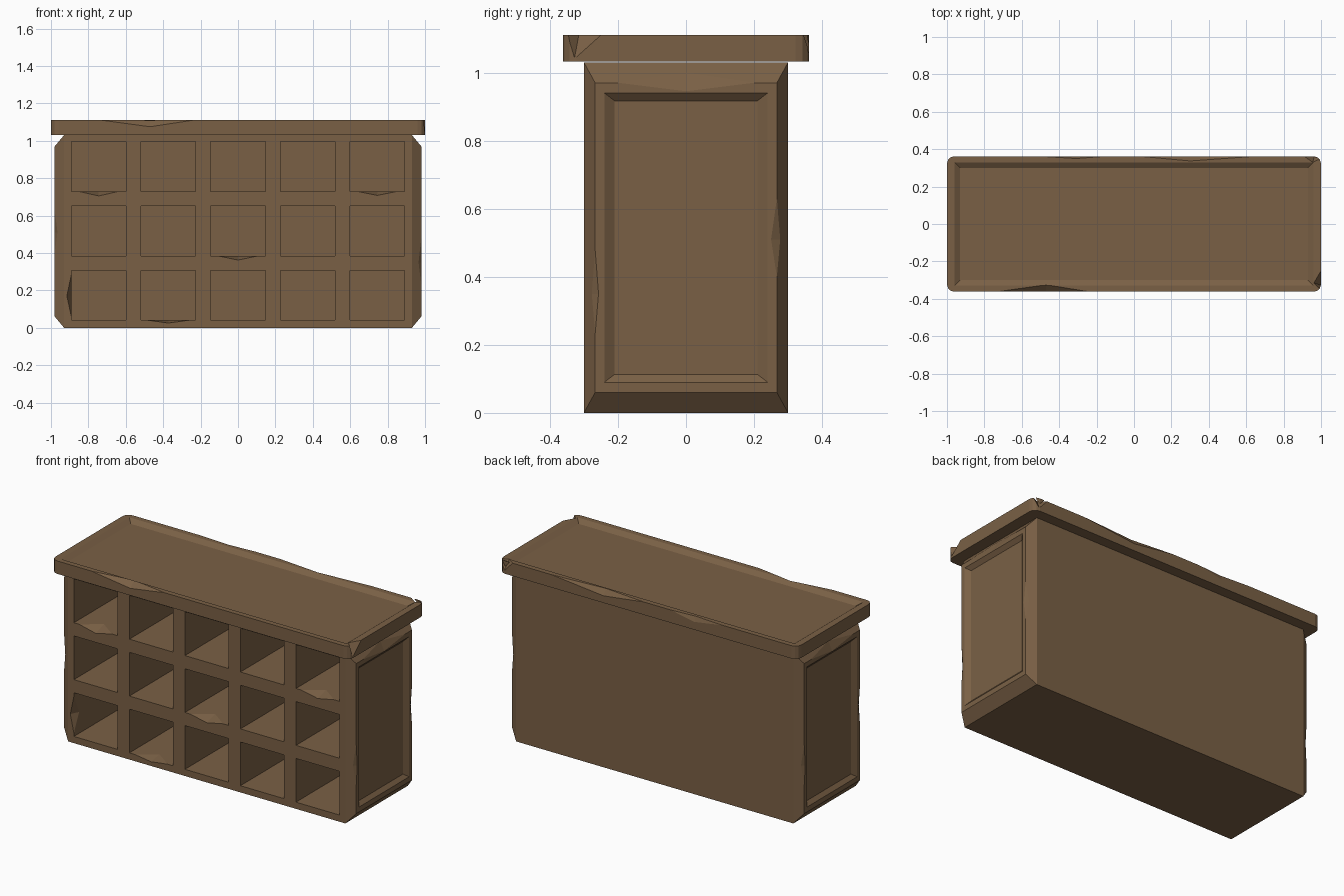
import bpy, bmesh
from mathutils import Vector

if "Cube" in bpy.data.objects:
    bpy.data.objects.remove(bpy.data.objects["Cube"])

wood = bpy.data.materials.new("brown wood")
wood.diffuse_color = (0.195, 0.118, 0.06, 1)
wood.use_nodes = True
wood.node_tree.nodes["Principled BSDF"].inputs["Base Color"].default_value = wood.diffuse_color


def make_object(name, bm):
    bmesh.ops.recalc_face_normals(bm, faces=bm.faces[:])
    mesh = bpy.data.meshes.new(name)
    bm.to_mesh(mesh)
    bm.free()
    obj = bpy.data.objects.new(name, mesh)
    obj.data.materials.append(wood)
    bpy.context.collection.objects.link(obj)
    return obj


def box(bm, x0, x1, y0, y1, z0, z1):
    vs = bmesh.ops.create_cube(bm, size=1)["verts"]
    bmesh.ops.scale(bm, vec=(x1 - x0, y1 - y0, z1 - z0), verts=vs)
    bmesh.ops.translate(bm, vec=((x0 + x1) / 2, (y0 + y1) / 2, (z0 + z1) / 2), verts=vs)


def hull(bm, points):
    vs = [bm.verts.new(p) for p in points]
    bmesh.ops.convex_hull(bm, input=vs)


def nick(bm, a, b, c, d, s=1):
    # V-shaped chip in edge a-b whose crease runs c-d; s=-1 turns it half round z
    mid = (Vector(c) + Vector(d)) / 2
    pts = [mid + (Vector(p) - mid) * 1.2 for p in (a, b, c, d)]
    hull(bm, [(p.x * s, p.y * s, p.z) for p in pts])


def cut(obj, bm):
    cutter = make_object("cutter", bm)
    mod = obj.modifiers.new("cut", "BOOLEAN")
    mod.operation, mod.solver, mod.object = "DIFFERENCE", "EXACT", cutter
    mod.use_self = True
    bpy.context.view_layer.update()
    dg = bpy.context.evaluated_depsgraph_get()
    mesh = bpy.data.meshes.new_from_object(obj.evaluated_get(dg))
    obj.modifiers.clear()
    obj.data = mesh
    bpy.data.objects.remove(cutter)
    mesh.materials.clear()
    mesh.materials.append(wood)


# Cabinet body with tapered end blocks
bm = bmesh.new()
box(bm, -0.93, 0.93, -0.30, 0.30, 0, 1.03)
bm.normal_update()
for f in [f for f in bm.faces if abs(f.normal.x) > 0.9]:
    side = 1 if f.normal.x > 0 else -1
    end = bmesh.ops.extrude_discrete_faces(bm, faces=[f])["faces"][0]
    for v in end.verts:
        v.co = (0.98 * side, v.co.y * 0.267 / 0.30, 0.515 + (v.co.z - 0.515) * 0.455 / 0.515)
body = make_object("cabinet_body", bm)

# Pigeonholes
cols = [-0.745, -0.3725, 0, 0.3725, 0.745]
rows = [0.0405, 0.385, 0.73]
bm = bmesh.new()
for x in cols:
    for z in rows:
        box(bm, x - 0.146, x + 0.146, -0.4, 0.25, z, z + 0.265)
cut(body, bm)

# Sunken end panels
bm = bmesh.new()
for s in (1, -1):
    hull(bm, [(s * x, y * g, 0.515 + z * h)
              for x, y, z in ((0.96, 0.21, 0.402), (1.0, 0.27, 0.448))
              for g in (1, -1) for h in (1, -1)])
cut(body, bm)

# Chips on the pigeonhole rims and end blocks
bm = bmesh.new()
for x, z, drop in ((-0.745, 0.73, 0.025), (0.745, 0.73, 0.022), (0, 0.385, 0.023), (-0.3725, 0.0405, 0.015)):
    nick(bm, (x - 0.11, -0.3, z), (x + 0.11, -0.3, z), (x, -0.3, z - drop), (x, -0.22, z))
nick(bm, (-0.891, -0.3, 0.06), (-0.891, -0.3, 0.285), (-0.915, -0.3, 0.17), (-0.891, -0.25, 0.17))
for s in (1, -1):
    nick(bm, (0.98, 0.267, 0.40), (0.98, 0.267, 0.63), (0.965, 0.277, 0.51), (0.98, 0.25, 0.51), s)
    nick(bm, (0.98, -0.267, 0.23), (0.98, -0.267, 0.48), (0.965, -0.277, 0.35), (0.98, -0.257, 0.35), s)
    nick(bm, (0.98, -0.2, 0.97), (0.98, 0.2, 0.97), (0.955, 0, 1.0), (0.98, 0, 0.945), s)
cut(body, bm)

# Top slab with rounded corners
bm = bmesh.new()
box(bm, -1, 1, -0.362, 0.362, 1.032, 1.11)
uprights = [e for e in bm.edges if abs(e.verts[0].co.z - e.verts[1].co.z) > 0.05]
bmesh.ops.bevel(bm, geom=uprights, offset=0.04, segments=3, profile=0.5, affect="EDGES")
top = make_object("top_slab", bm)

# Sunken field of the slab
bm = bmesh.new()
hull(bm, [(x * g, y * h, z) for x, y, z in ((0.93, 0.30, 1.09), (0.99, 0.36, 1.13))
          for g in (1, -1) for h in (1, -1)])
cut(top, bm)

# Chips on the slab edges
bm = bmesh.new()
z = 1.11
nick(bm, (-0.73, -0.362, z), (-0.24, -0.362, z), (-0.47, -0.362, 1.075), (-0.47, -0.325, z))
nick(bm, (-0.50, 0.362, z), (-0.15, 0.362, z), (-0.31, 0.362, 1.08), (-0.31, 0.35, z))
nick(bm, (0.03, 0.362, z), (0.65, 0.362, z), (0.30, 0.362, 1.075), (0.30, 0.337, z))
nick(bm, (1, -0.355, z), (1, -0.25, z), (1, -0.328, 1.04), (0.962, -0.315, z))
nick(bm, (0.91, 0.362, z), (1.0, 0.35, z), (0.965, 0.362, 1.05), (0.955, 0.33, z))
cut(top, bm)
